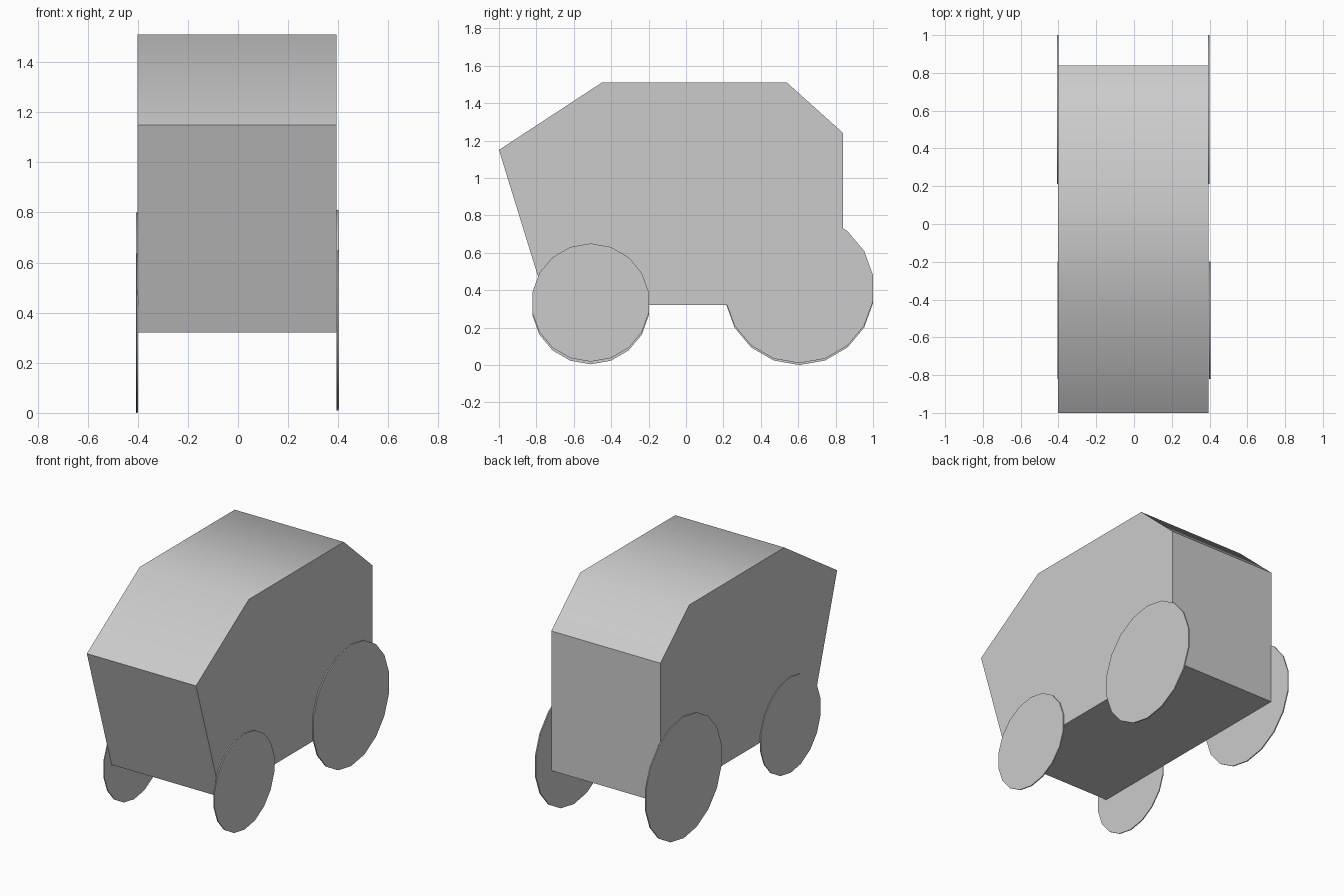
import bpy, bmesh
from math import sin, cos, radians, pi

if "Cube" in bpy.data.objects:
    bpy.data.objects.remove(bpy.data.objects["Cube"])


def extrude_x(name, profile, x0, x1, angle):
    """Closed prism from a (y, z) outline, extruded from x0 to x1."""
    bm = bmesh.new()
    face = bm.faces.new([bm.verts.new((x0, y, z)) for y, z in profile])
    new = bmesh.ops.extrude_face_region(bm, geom=[face], use_keep_orig=True)
    verts = [g for g in new["geom"] if isinstance(g, bmesh.types.BMVert)]
    bmesh.ops.translate(bm, verts=verts, vec=(x1 - x0, 0, 0))
    bmesh.ops.recalc_face_normals(bm, faces=bm.faces)
    mesh = bpy.data.meshes.new(name)
    bm.to_mesh(mesh)
    bm.free()
    obj = bpy.data.objects.new(name, mesh)
    bpy.context.collection.objects.link(obj)
    bpy.ops.object.select_all(action="DESELECT")
    obj.select_set(True)
    bpy.context.view_layer.objects.active = obj
    bpy.ops.object.shade_smooth_by_angle(angle=radians(angle))
    return obj


def wheel(name, x0, x1, y, z, r, sides=18):
    """Thin disc with one corner pointing straight up."""
    ring = [2 * pi * i / sides for i in range(sides)]
    extrude_x(name, [(y + r * sin(a), z + r * cos(a)) for a in ring], x0, x1, 30)


# Van body with sloping windscreen and rear, roof faces shaded smoothly
body = [(-1.0, 1.15), (-0.45, 1.51), (0.54, 1.51),
        (0.84, 1.24), (0.84, 0.32), (-0.744, 0.32)]
extrude_x("body", body, -0.402, 0.394, 45)

# Small front wheels and large rear wheels, the right pair slightly higher
wheel("front_wheel_left", -0.406, -0.4, -0.51, 0.32, 0.316)
wheel("front_wheel_right", 0.397, 0.404, -0.51, 0.334, 0.316)
wheel("rear_wheel_left", -0.408, -0.401, 0.606, 0.4, 0.4)
wheel("rear_wheel_right", 0.393, 0.401, 0.606, 0.41, 0.4)
